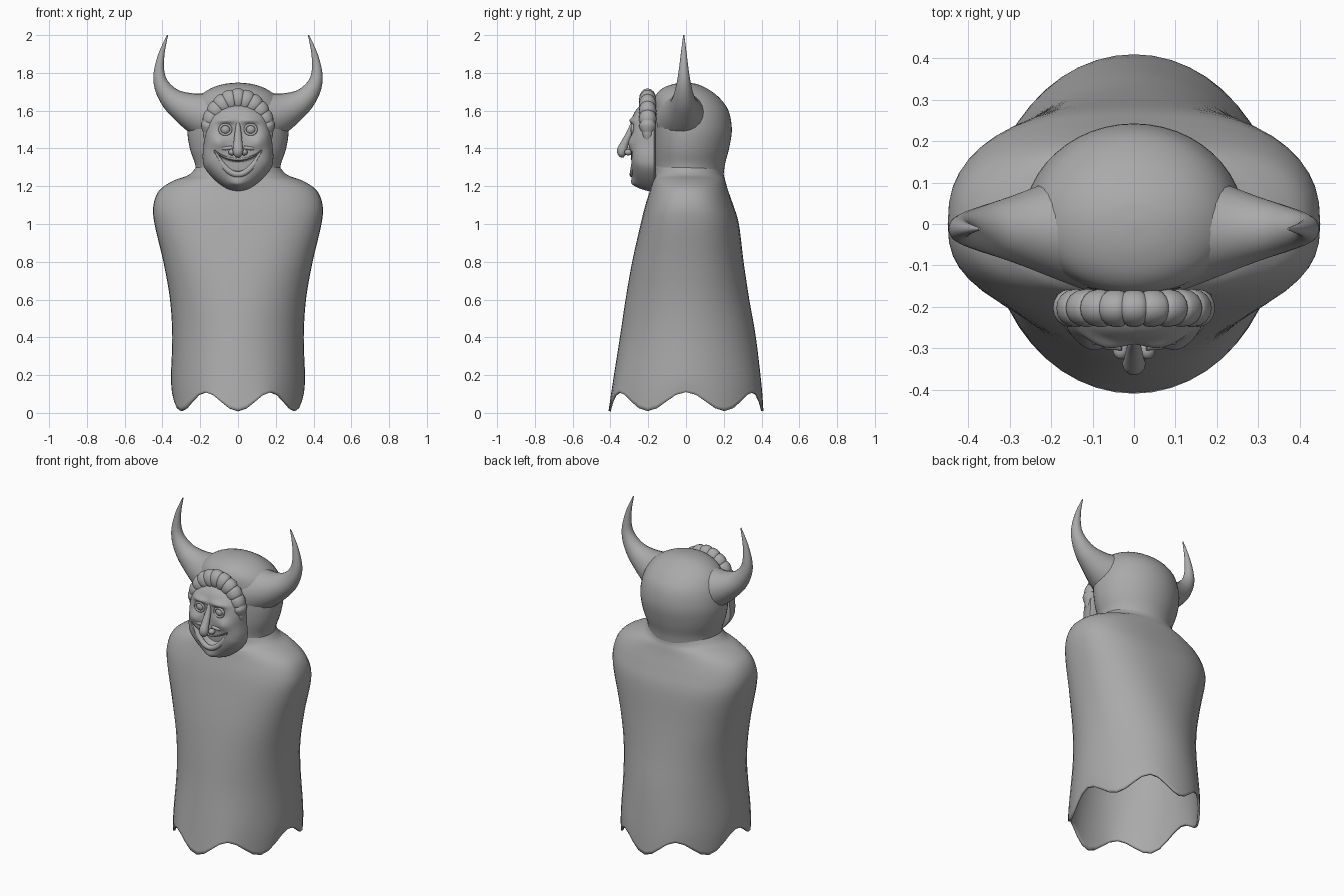
import bpy, bmesh, math
from mathutils import Vector, Matrix

if "Cube" in bpy.data.objects:
    bpy.data.objects.remove(bpy.data.objects["Cube"])

grey = bpy.data.materials.new("stone_grey")
grey.diffuse_color = (0.4, 0.4, 0.4, 1)
grey.use_nodes = True
grey.node_tree.nodes["Principled BSDF"].inputs["Base Color"].default_value = grey.diffuse_color


def spline(rows, n):
    """Catmull-Rom through rows of numbers, n steps per span."""
    out = []
    for i in range(len(rows) - 1):
        p = [rows[max(0, min(len(rows) - 1, i + k))] for k in (-1, 0, 1, 2)]
        for s in range(n):
            t = s / n
            out.append([0.5 * (2 * b + (c - a) * t + (2 * a - 5 * b + 4 * c - d) * t * t
                               + (3 * b - a - 3 * c + d) * t ** 3) for a, b, c, d in zip(*p)])
    return out + [list(rows[-1])]


def finish(name, bm, mirror=False, angle=60):
    bmesh.ops.recalc_face_normals(bm, faces=bm.faces)
    me = bpy.data.meshes.new(name)
    bm.to_mesh(me)
    bm.free()
    me.materials.append(grey)
    ob = bpy.data.objects.new(name, me)
    bpy.context.collection.objects.link(ob)
    bpy.context.view_layer.objects.active = ob
    ob.select_set(True)
    bpy.ops.object.shade_smooth_by_angle(angle=math.radians(angle))
    ob.select_set(False)
    if mirror:
        ob.modifiers.new("mirror", 'MIRROR').use_mirror_merge = False
    return ob


def loft(name, rings, cap_start=True, cap_end=True, **kw):
    bm = bmesh.new()
    vs = [[bm.verts.new(p) for p in r] for r in rings]
    n = len(vs[0])
    for a, b in zip(vs, vs[1:]):
        for i in range(n):
            j = (i + 1) % n
            bm.faces.new((a[i], a[j], b[j], b[i]))
    if cap_start:
        bm.faces.new(vs[0])
    if cap_end:
        bm.faces.new(vs[-1])
    return finish(name, bm, **kw)


def tube(name, pts, radii, ref, sides=16, **kw):
    """Sweep an ellipse along pts; radii are (in-plane, along ref)."""
    pts, ref, rings = [Vector(p) for p in pts], Vector(ref), []
    for i, (p, (a, b)) in enumerate(zip(pts, radii)):
        tan = pts[min(i + 1, len(pts) - 1)] - pts[max(i - 1, 0)]
        nor = tan.cross(ref).normalized()
        rings.append([p + nor * a * math.cos(t) + ref * b * math.sin(t)
                      for t in (2 * math.pi * k / sides for k in range(sides))])
    return loft(name, rings, **kw)


def section(z, rx, yf, yb, e, wave=0, n=48):
    """Horizontal superellipse with separate front and back depth."""
    ring = []
    for k in range(n):
        t = 2 * math.pi * k / n
        s, c = math.sin(t), math.cos(t)
        x = rx * math.copysign(abs(s) ** (2 / e), s)
        y = abs(c) ** (2 / e) * (yf if c > 0 else yb)
        ring.append((x, y, z - wave * math.cos(6 * t)))
    return ring


# Cloak with scalloped hem and rounded shoulders
cloak_rows = [
    (0.06, 0.35, -0.41, 0.41, 2, 0.05), (0.17, 0.355, -0.39, 0.40, 2, 0.025),
    (0.40, 0.348, -0.35, 0.37, 2, 0), (0.60, 0.36, -0.32, 0.335, 2.1, 0),
    (0.80, 0.395, -0.285, 0.305, 2.3, 0), (1.00, 0.442, -0.24, 0.28, 2.5, 0),
    (1.10, 0.448, -0.215, 0.25, 2.5, 0), (1.18, 0.415, -0.19, 0.222, 2.4, 0),
    (1.23, 0.34, -0.178, 0.208, 2.2, 0), (1.26, 0.26, -0.17, 0.20, 2, 0),
    (1.31, 0.215, -0.165, 0.195, 2, 0)]
cloak = loft("cloak", [section(*r) for r in spline(cloak_rows, 4)], False, False)
solid = cloak.modifiers.new("thickness", 'SOLIDIFY')
solid.thickness, solid.offset = 0.012, -1

# Head
head_rows = [
    (1.27, 0.222, -0.165, 0.20, 2), (1.32, 0.228, -0.165, 0.207, 2),
    (1.40, 0.255, -0.17, 0.228, 2), (1.50, 0.268, -0.17, 0.243, 2),
    (1.60, 0.25, -0.17, 0.225, 2), (1.67, 0.21, -0.165, 0.175, 2),
    (1.715, 0.15, -0.13, 0.115, 2), (1.74, 0.08, -0.07, 0.06, 2),
    (1.748, 0.01, -0.01, 0.01, 2)]
loft("head", [section(*r) for r in spline(head_rows, 4)], False, True)

# Horns, flaring into the head and curling up
horn_rows = [(0.12, 1.56, 0.15), (0.21, 1.585, 0.115), (0.29, 1.62, 0.083),
             (0.355, 1.665, 0.06), (0.402, 1.73, 0.042), (0.418, 1.80, 0.029),
             (0.405, 1.90, 0.016), (0.373, 2.0, 0.003)]
horn = spline(horn_rows, 4)
tube("horns", [(x, -0.012, z) for x, z, r in horn],
     [(r, r * 0.98) for x, z, r in horn], (0, 1, 0), 20, mirror=True)


# Mask relief
def bump(x, z, cx, cz, sx, sz):
    return math.exp(-((abs(x) - cx) / sx) ** 2 - ((z - cz) / sz) ** 2)


def lip_top(x):
    return 1.345 + 0.05 * (x / 0.13) ** 2


def lip_low(x):
    return 1.262 + 0.133 * (x / 0.13) ** 2


def relief(x, z, s):
    y = -0.17 - 0.122 * math.sqrt(max(0, 1 - s ** 5))
    fade = min(1, (1 - s) * 6)
    y -= fade * (0.022 * bump(x, z, 0, 1.205, 0.05, 0.035)      # chin
                 + 0.016 * bump(x, z, 0.105, 1.43, 0.04, 0.035)  # cheeks
                 + 0.018 * bump(x, z, 0.065, 1.548, 0.05, 0.016)  # brows
                 - 0.016 * bump(x, z, 0.067, 1.50, 0.04, 0.032))  # eye sockets
    gap = min(lip_top(x) - z, z - lip_low(x))
    return y + 0.06 * max(0, min(1, gap / 0.015))               # open mouth


outline = spline([(0, 1.172), (0.06, 1.187), (0.125, 1.235), (0.175, 1.295),
                  (0.187, 1.35), (0.182, 1.42), (0.176, 1.50), (0.145, 1.58),
                  (0.075, 1.63), (0, 1.645)], 7)
outline += [(-x, z) for x, z in outline[-2:0:-1]]
rings = []
for i in range(1, 49):
    s = math.sin(i / 48 * math.pi / 2)
    pts = [(x * s, 1.40 + (z - 1.40) * s) for x, z in outline]
    rings.append([(x, relief(x, z, s), z) for x, z in pts])
rings.append([(x * 0.9, -0.16, 1.40 + (z - 1.40) * 0.9) for x, z in outline])
loft("mask_face", rings)

# Lips
for name, curve, r in (("upper_lip", lip_top, 0.010), ("lower_lip", lip_low, 0.016)):
    xs = [-0.135 + 0.27 * i / 32 for i in range(33)]
    pts = [(x, -0.283 + 1.3 * x * x, curve(x)) for x in xs]
    tube(name, pts, [(r * (1 - 0.5 * (x / 0.135) ** 4), r) for x in xs], (0, 1, 0), 12)

# Hooked nose and nostrils
nose = spline([(-0.280, 1.535, 0.012, 0.010), (-0.300, 1.48, 0.016, 0.018),
               (-0.325, 1.425, 0.022, 0.024), (-0.338, 1.39, 0.027, 0.028),
               (-0.337, 1.365, 0.020, 0.022), (-0.333, 1.352, 0.004, 0.004)], 5)
tube("nose", [(0, y, z) for y, z, a, b in nose], [(a, b) for y, z, a, b in nose], (1, 0, 0))


def ball(name, centre, size):
    bm = bmesh.new()
    bmesh.ops.create_uvsphere(bm, u_segments=16, v_segments=10, radius=1,
                              matrix=Matrix.Translation(centre) @ Matrix.Diagonal((*size, 1)))
    finish(name, bm, mirror=True)


ball("nostrils", (0.032, -0.305, 1.38), (0.019, 0.022, 0.017))
ball("eyeballs", (0.067, -0.277, 1.50), (0.026, 0.018, 0.024))

# Eyelid rims
angles = [2 * math.pi * k / 28 for k in range(29)]
tube("eyelids", [(0.067 + 0.030 * math.cos(t), -0.283, 1.50 + 0.027 * math.sin(t)) for t in angles],
     [(0.007, 0.009)] * 29, (0, 1, 0), 10, mirror=True)

# Smile folds from nose to mouth corners
fold = spline([(0.03, -0.296, 1.405), (0.075, -0.292, 1.40), (0.118, -0.276, 1.408),
               (0.148, -0.255, 1.38), (0.150, -0.25, 1.33)], 4)
tube("smile_folds", fold, [(0.010, 0.010)] * len(fold), (0, 1, 0), 10, mirror=True)

# Lumpy hair roll arching over the mask
path, radii = [], []
steps = 130
for i in range(steps + 1):
    t = math.radians(-94 + 188 * i / steps)
    end = min(1, 0.25 + 6 * min(i, steps - i) / steps)
    lump = (0.86 + 0.14 * math.sqrt(abs(math.sin(13 * math.pi * i / steps)))) * end
    path.append((0.166 * math.sin(t), -0.203, 1.445 + 0.213 * math.cos(t)))
    radii.append(((0.032 + 0.028 * max(0, math.cos(t))) * lump, 0.046 * lump))
tube("hair_roll", path, radii, (0, 1, 0), 16)
